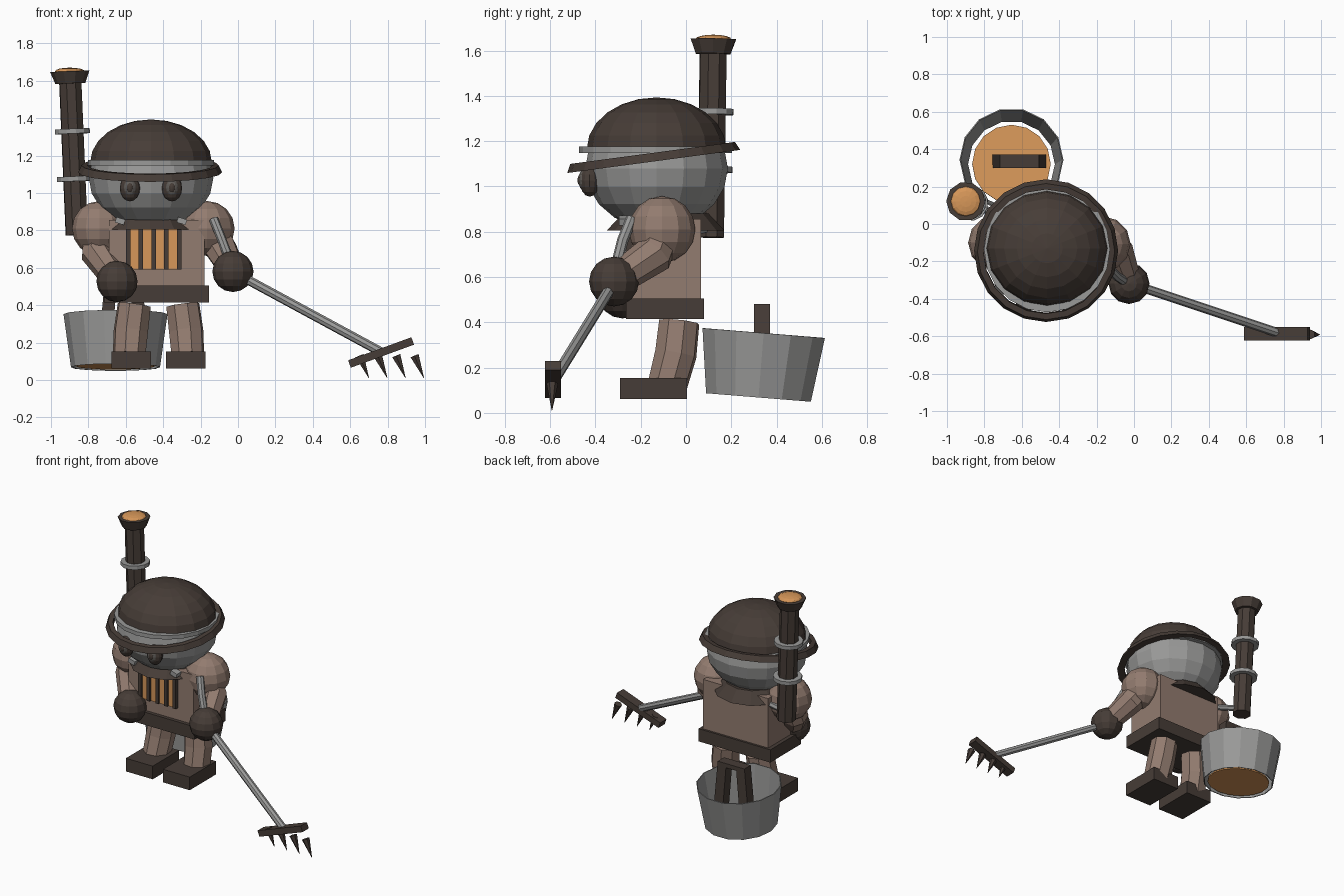
import bpy, bmesh, math
from mathutils import Vector, Matrix

if "Cube" in bpy.data.objects:
    bpy.data.objects.remove(bpy.data.objects["Cube"])


def material(name, rgb):
    m = bpy.data.materials.new(name)
    m.use_nodes = True
    m.diffuse_color = (*rgb, 1)
    m.node_tree.nodes["Principled BSDF"].inputs["Base Color"].default_value = (*rgb, 1)
    return m


STEEL = material("grey steel", (0.32, 0.32, 0.315))
BROWN = material("dusty brown", (0.29, 0.2, 0.16))
DARK = material("dark brown", (0.062, 0.046, 0.038))
GLOW = material("amber", (0.68, 0.31, 0.1))
LENS = material("dim lens", (0.12, 0.11, 0.1))


def finish(name, bm, mat):
    bmesh.ops.recalc_face_normals(bm, faces=bm.faces)
    me = bpy.data.meshes.new(name)
    bm.to_mesh(me)
    bm.free()
    me.materials.append(mat)
    ob = bpy.data.objects.new(name, me)
    bpy.context.scene.collection.objects.link(ob)
    return ob


def ball(name, loc, size, mat, seg=12, rings=8):
    bm = bmesh.new()
    bmesh.ops.create_uvsphere(bm, u_segments=seg, v_segments=rings, radius=1)
    bm.transform(Matrix.Translation(loc) @ Matrix.Diagonal((*size, 1)))
    return finish(name, bm, mat)


def box(name, loc, size, mat, tilt=0):
    bm = bmesh.new()
    bmesh.ops.create_cube(bm, size=1)
    bm.transform(Matrix.Translation(loc) @ Matrix.Rotation(tilt, 4, 'Y') @ Matrix.Diagonal((*size, 1)))
    return finish(name, bm, mat)


def tube(name, path, radii, mat, sides=8, caps=True, phase=0.0):
    """Sweep a polygon along a path with one radius per point."""
    pts = [Vector(p) for p in path]
    if not isinstance(radii, (list, tuple)):
        radii = [radii] * len(pts)
    bm = bmesh.new()
    loops, quat, last = [], None, None
    for i, p in enumerate(pts):
        d = (pts[min(i + 1, len(pts) - 1)] - pts[max(i - 1, 0)]).normalized()
        quat = d.to_track_quat('Z', 'Y') if quat is None else last.rotation_difference(d) @ quat
        last = d
        ring = []
        for k in range(sides):
            a = 2 * math.pi * k / sides + phase
            ring.append(bm.verts.new(p + quat @ Vector((math.cos(a), math.sin(a), 0)) * radii[i]))
        loops.append(ring)
    for a, b in zip(loops, loops[1:]):
        for k in range(sides):
            n = (k + 1) % sides
            bm.faces.new((a[k], a[n], b[n], b[k]))
    if caps:
        bm.faces.new(loops[0])
        bm.faces.new(loops[-1])
    return finish(name, bm, mat)


def hoop(name, loc, profile, mat, sides=16, matrix=Matrix()):
    """Revolve a closed (radius, height) profile."""
    bm = bmesh.new()
    rows = []
    for k in range(sides):
        a = 2 * math.pi * k / sides
        rows.append([bm.verts.new((r * math.cos(a), r * math.sin(a), z)) for r, z in profile])
    n = len(profile)
    for k in range(sides):
        a, b = rows[k], rows[(k + 1) % sides]
        for j in range(n):
            bm.faces.new((a[j], b[j], b[(j + 1) % n], a[(j + 1) % n]))
    bm.transform(Matrix.Translation(loc) @ matrix)
    return finish(name, bm, mat)


# Head and helmet
HX, HY = -0.465, -0.13
ball("head", (HX, HY, 1.08), (0.333, 0.315, 0.27), STEEL, 16, 10)
dome = ball("helmet_dome", (HX, HY, 1.165), (0.325, 0.308, 0.228), DARK, 16, 12)
bm = bmesh.new()
bm.from_mesh(dome.data)
bmesh.ops.bisect_plane(bm, geom=bm.verts[:] + bm.edges[:] + bm.faces[:],
                       plane_co=(0, 0, 1.164), plane_no=(0, 0, 1), clear_inner=True)
bm.to_mesh(dome.data)
bm.free()
hoop("helmet_band", (HX, HY - 0.005, 1.163),
     [(0.3, -0.015), (0.337, -0.015), (0.337, 0.013), (0.3, 0.013)], STEEL, 20)
hoop("helmet_brim", (HX - 0.005, HY - 0.015, 1.13),
     [(0.335, -0.02), (0.385, -0.02), (0.367, 0.018), (0.335, 0.018)], DARK, 20,
     Matrix.Rotation(math.radians(7.6), 4, 'X'))

# Eyes
for side, x in (("right", -0.578), ("left", -0.353)):
    ball(side + "_eye_rim", (x, -0.425, 1.025), (0.054, 0.045, 0.07), DARK)
    ball(side + "_eye_lens", (x, -0.448, 1.028), (0.036, 0.027, 0.048), LENS)
    ball(side + "_eye_pupil", (x, -0.466, 1.028), (0.018, 0.013, 0.026), DARK)

# Torso, belt and collar
box("torso", (-0.435, -0.087, 0.64), (0.51, 0.305, 0.43), BROWN)
box("belt", (-0.436, -0.092, 0.46), (0.562, 0.345, 0.09), DARK)
tube("collar", [(-0.47, -0.09, 0.805), (-0.47, -0.09, 0.88)], [0.26, 0.19], DARK, 12)
for x in (-0.63, -0.30):
    box("collar_clasp", (x, -0.27, 0.85), (0.05, 0.05, 0.03), STEEL, 0.3)

# Chest grille
box("grille_glow", (-0.455, -0.243, 0.7), (0.29, 0.015, 0.22), GLOW)
for i in range(5):
    box("grille_bar", (-0.587 + i * 0.068, -0.25, 0.7), (0.024, 0.03, 0.22), DARK)

# Legs and feet
for side, s in (("right", -1), ("left", 1)):
    cx = -0.425
    tube(side + "_leg", [(cx + s * 0.157, -0.08, 0.13), (cx + s * 0.148, -0.045, 0.26),
                         (cx + s * 0.13, -0.03, 0.4)], [0.09, 0.095, 0.092], BROWN)
    box(side + "_foot", (cx + s * 0.145, -0.143, 0.107), (0.21, 0.295, 0.093), DARK)

# Arms
for side, shoulder, elbow, hand in (
        ("right", (-0.74, -0.1, 0.81), (-0.755, -0.14, 0.68), (-0.647, -0.28, 0.527)),
        ("left", (-0.165, -0.106, 0.81), (-0.09, -0.14, 0.7), (-0.027, -0.318, 0.58))):
    ball(side + "_shoulder", shoulder, (0.147,) * 3, BROWN)
    tube(side + "_arm", [shoulder, elbow, hand], [0.09, 0.088, 0.07], BROWN)
    ball(side + "_hand", hand, (0.11,) * 3, DARK)
tube("arm_hose", [(-0.13, -0.24, 0.86), (-0.09, -0.28, 0.76), (-0.03, -0.32, 0.6)], 0.025, STEEL)

# Rake
tube("rake_handle", [(-0.03, -0.315, 0.58), (0.765, -0.58, 0.15)], 0.025, STEEL)
box("rake_bar", (0.765, -0.587, 0.147), (0.36, 0.07, 0.042), DARK, math.radians(-20))
for i in range(4):
    x = 0.65 + i * 0.098
    tube("rake_tine", [(x, -0.59, 0.13), (x + 0.05, -0.592, 0.01)], [0.026, 0.001], DARK, 6)

# Back pipe
low, high = Vector((-0.862, 0.108, 0.775)), Vector((-0.897, 0.12, 1.6))
axis = (high - low).normalized()
tube("back_pipe", [low, high], 0.063, DARK)
tube("pipe_mouth", [high - axis * 0.015, high + axis * 0.05], [0.08, 0.105], DARK, 10)
ball("pipe_glow", high + axis * 0.05, (0.08, 0.08, 0.02), GLOW)
lean = axis.to_track_quat('Z', 'Y').to_matrix().to_4x4()
for h in (0.3, 0.555):
    hoop("pipe_ring", low + axis * h, [(0.06, -0.013), (0.095, -0.013), (0.095, 0.013), (0.06, 0.013)],
         STEEL, 12, lean)
tube("pipe_bracket", [(-0.68, 0.03, 0.8), (-0.85, 0.1, 0.82)], 0.02, STEEL, 6)

# Bucket with its contents and grip
base, top = Vector((-0.655, 0.32, 0.068)), Vector((-0.655, 0.343, 0.352))
bucket = tube("bucket", [base, top], [0.238, 0.278], STEEL, 14, caps=False)
wall = bucket.modifiers.new("wall", 'SOLIDIFY')
wall.thickness = 0.006
up = (top - base).normalized()
tube("bucket_floor", [base + up * 0.005, base + up * 0.015], 0.21, GLOW, 16)
tube("bucket_grip", [(-0.72, 0.335, 0.08), (-0.685, 0.335, 0.465), (-0.54, 0.335, 0.465),
                     (-0.505, 0.335, 0.08)], 0.05, DARK, 4, phase=math.pi / 4)
